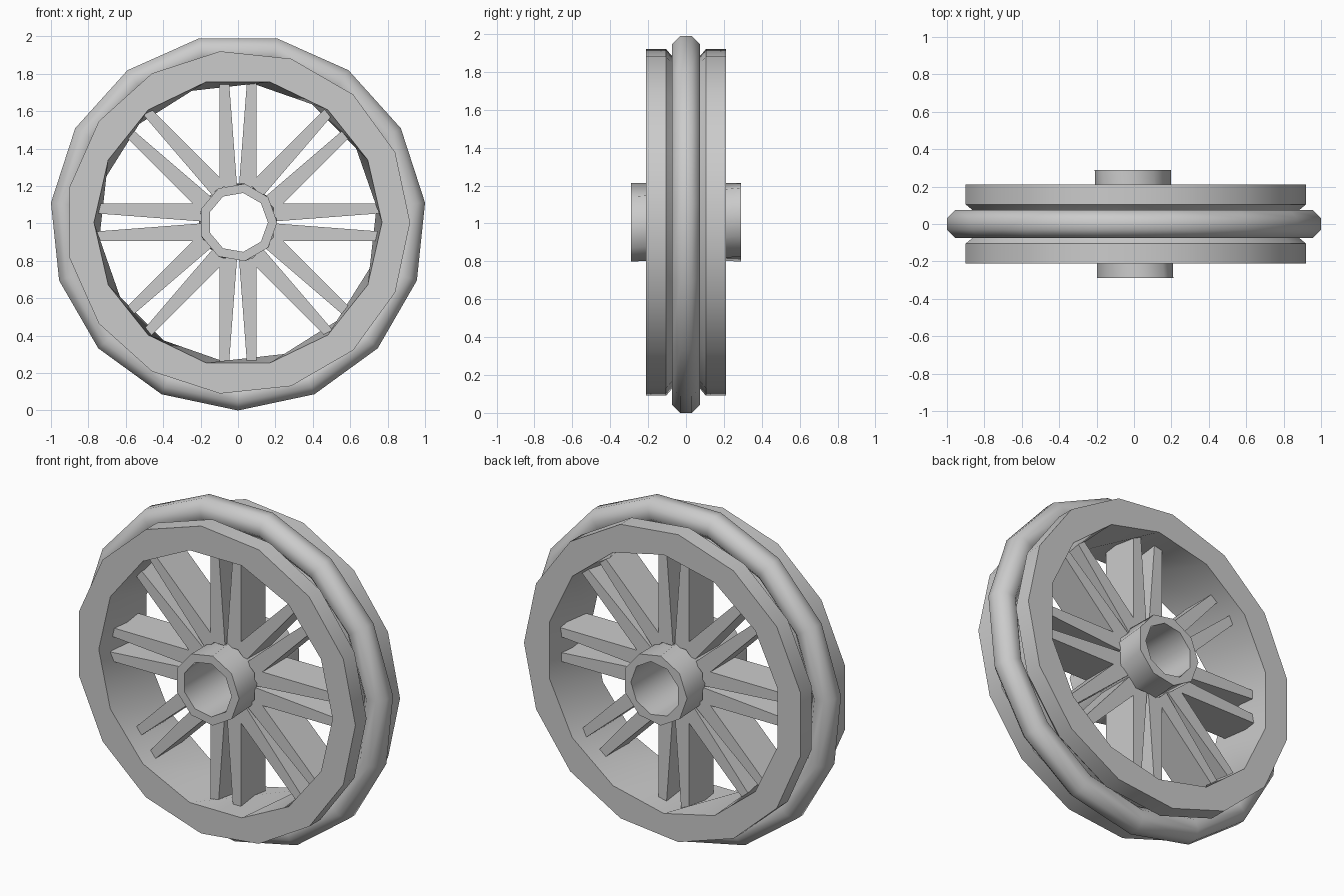
import bpy
import bmesh
from math import sin, cos, pi, radians

CENTRE_Z = 1.0055

cube = bpy.data.objects.get("Cube")
if cube:
    bpy.data.objects.remove(cube, do_unlink=True)

grey = bpy.data.materials.new("plain grey")
grey.use_nodes = True
grey.diffuse_color = (0.6, 0.6, 0.6, 1)
grey.node_tree.nodes["Principled BSDF"].inputs["Base Color"].default_value = (0.6, 0.6, 0.6, 1)


def ring(bm, sides, radius, y, phase=0):
    """Polygon of vertices around the axle, in the plane of the given y."""
    angles = [radians(phase) + 2 * pi * i / sides for i in range(sides)]
    return [bm.verts.new((radius * cos(a), y, radius * sin(a))) for a in angles]


def skin(bm, loops):
    """Join neighbouring rings of equal count with quads."""
    for a, b in zip(loops, loops[1:]):
        n = len(a)
        for i in range(n):
            j = (i + 1) % n
            bm.faces.new((a[i], a[j], b[j], b[i]))


def cap(bm, outer, inner):
    """Fill the flat annulus between two rings, whatever their counts."""
    edges = [bm.edges.get((r[i - 1], r[i])) for r in (outer, inner) for i in range(len(r))]
    bmesh.ops.triangle_fill(bm, use_beauty=True, edges=edges, normal=(0, 1, 0))


def finish(bm, name, smooth_angle=None):
    bmesh.ops.recalc_face_normals(bm, faces=bm.faces[:])
    mesh = bpy.data.meshes.new(name)
    bm.to_mesh(mesh)
    bm.free()
    mesh.materials.append(grey)
    obj = bpy.data.objects.new(name, mesh)
    obj.location.z = CENTRE_Z
    bpy.context.collection.objects.link(obj)
    if smooth_angle:
        bpy.ops.object.select_all(action="DESELECT")
        obj.select_set(True)
        bpy.context.view_layer.objects.active = obj
        bpy.ops.object.shade_smooth_by_angle(angle=radians(smooth_angle))
    return obj


def tube(name, outer_sides, outer_profile, inner_sides, inner_profile):
    """Hollow wheel part; each profile entry is (radius, y, phase)."""
    bm = bmesh.new()
    outer = [ring(bm, outer_sides, *p) for p in outer_profile]
    inner = [ring(bm, inner_sides, *p) for p in inner_profile]
    skin(bm, outer)
    skin(bm, inner)
    cap(bm, outer[0], inner[0])
    cap(bm, outer[-1], inner[-1])
    return finish(bm, name, 42)


# Rim with a groove around the outside and a slightly twisted bore
half = [(0.92, 0.21), (0.92, 0.105), (0.89, 0.08), (0.85, 0.04)]
groove = [(r, -y, 0) for r, y in half] + [(r, y, 0) for r, y in reversed(half)]
tube("rim", 15, groove, 14, [(0.77, -0.21, 0), (0.77, 0.21, 180 / 14)])

# Hub, twisted half a step from front to back
tube("hub", 9, [(0.21, -0.29, 0), (0.21, 0.29, 20)], 9, [(0.16, -0.29, 0), (0.16, 0.29, 0)])

# Round tyre sitting in the groove
bm = bmesh.new()
section = [radians(22.5 + 45 * k) for k in range(8)]
loops = [ring(bm, 15, 0.932 + 0.0796 * cos(a), 0.0796 * sin(a), -90) for a in section]
skin(bm, loops + loops[:1])
finish(bm, "tyre", 80)

# Eight pairs of tapered spokes
bm = bmesh.new()
outline = [(0.19, 0.005), (0.78, 0.05), (0.78, 0.1), (0.19, 0.1)]
for k in range(8):
    a = k * pi / 4
    for side in (-1, 1):
        front, back = [
            [bm.verts.new((u * cos(a) - side * v * sin(a), y, u * sin(a) + side * v * cos(a)))
             for u, v in outline] for y in (-0.115, 0.115)]
        skin(bm, [front, back])
        bm.faces.new(front)
        bm.faces.new(back)
finish(bm, "spokes")
